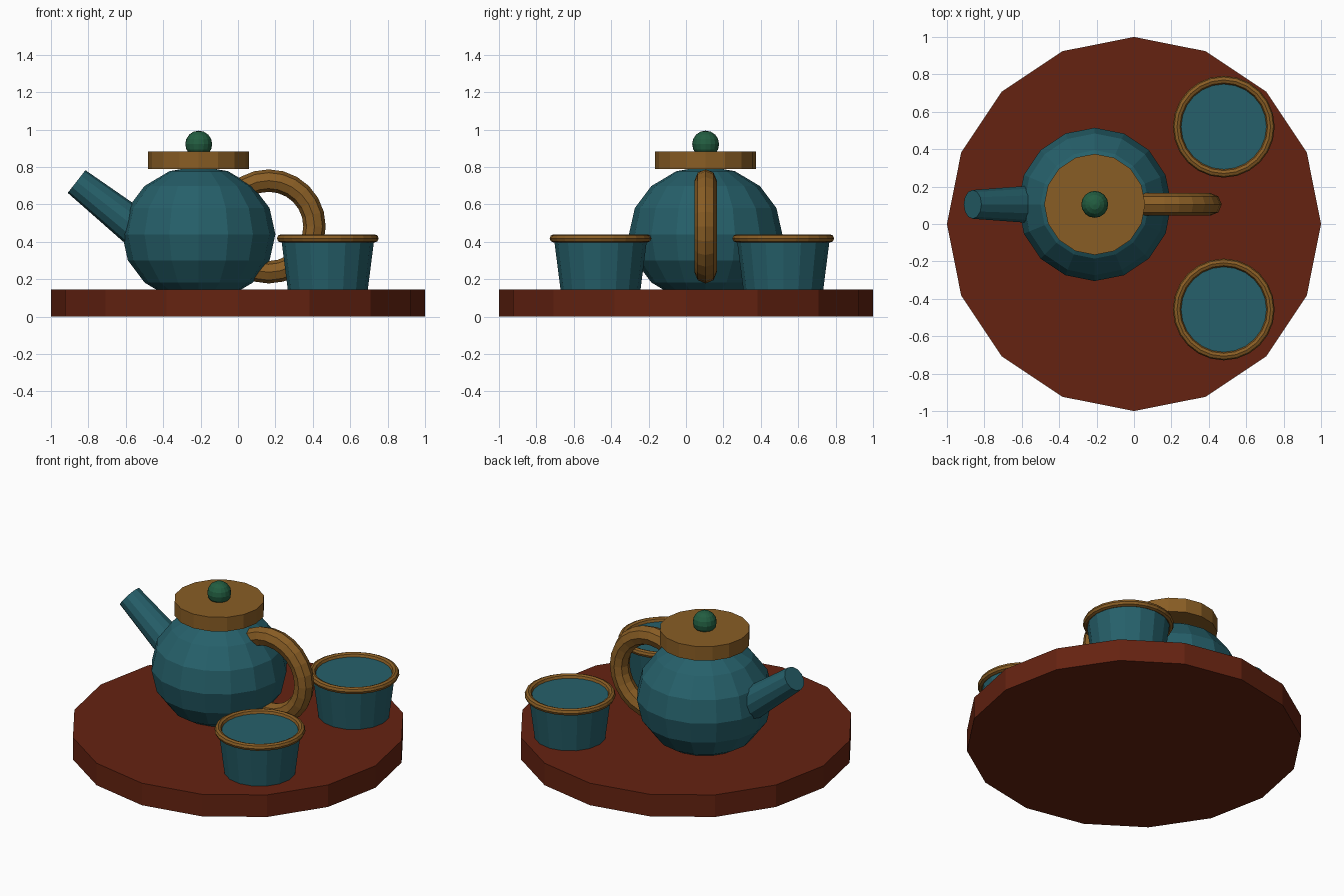
import bpy
from math import radians, sin, cos, pi
from mathutils import Vector

if "Cube" in bpy.data.objects:
    bpy.data.objects.remove(bpy.data.objects["Cube"])


def material(name, rgb):
    m = bpy.data.materials.new(name)
    m.diffuse_color = (*rgb, 1)
    m.use_nodes = True
    m.node_tree.nodes["Principled BSDF"].inputs["Base Color"].default_value = m.diffuse_color
    return m


WOOD = material("red_brown_wood", (0.13, 0.0165, 0.0055))
TEAL = material("teal_glaze", (0.019, 0.117, 0.145))
GOLD = material("ochre_trim", (0.25, 0.11, 0.018))
GREEN = material("green_knob", (0.016, 0.11, 0.052))


def finish(name, mat):
    ob = bpy.context.object
    ob.name = name
    ob.data.materials.append(mat)
    return ob


def cone(name, mat, p1, p2, r1, r2, sides=16):
    """Tapered cylinder running from point p1 to point p2."""
    a, b = Vector(p1), Vector(p2)
    d = b - a
    bpy.ops.mesh.primitive_cone_add(vertices=sides, radius1=r1, radius2=r2,
                                    depth=d.length, location=(a + b) / 2,
                                    rotation=d.to_track_quat('Z', 'Y').to_euler())
    return finish(name, mat)


def upright(name, mat, x, y, z1, z2, r1, r2, sides=16):
    bpy.ops.mesh.primitive_cone_add(vertices=sides, radius1=r1, radius2=r2,
                                    depth=z2 - z1, location=(x, y, (z1 + z2) / 2))
    return finish(name, mat)


def ball(name, mat, loc, r, squash=1.0, sides=16, rings=8):
    bpy.ops.mesh.primitive_uv_sphere_add(segments=sides, ring_count=rings,
                                         radius=r, location=loc)
    bpy.context.object.scale.z = squash
    return finish(name, mat)


def ring(name, mat, loc, major, minor, rot=(0, 0, 0), sides=24):
    bpy.ops.mesh.primitive_torus_add(major_segments=sides, minor_segments=8,
                                     major_radius=major, minor_radius=minor,
                                     location=loc, rotation=rot)
    return finish(name, mat)


PX, PY = -0.21, 0.105   # teapot axis
TOP = 0.145             # tray surface

# Tray
upright("tray", WOOD, 0, 0, 0, TOP, 1, 1)

# Teapot
ball("teapot_body", TEAL, (PX, PY, 0.44), 0.41, 0.89)
upright("teapot_lid", GOLD, PX, PY, 0.79, 0.883, 0.27, 0.27)
ball("lid_knob", GREEN, (PX, PY, 0.922), 0.072)
ring("teapot_handle", GOLD, (0.164, PY, 0.482), 0.245, 0.06, (pi / 2, 0, 0))

# Spout, from inside the body up to the tip
tip = Vector((-0.863, PY, 0.722))
tilt = radians(38)
base = tip + Vector((cos(tilt), 0, -sin(tilt))) * 0.5
cone("teapot_spout", TEAL, base, tip, 0.106, 0.077, 12)

# Two filled cups with rolled rims
for label, cy in (("front", -0.457), ("back", 0.52)):
    upright(f"{label}_cup", TEAL, 0.48, cy, TOP, 0.418, 0.214, 0.249)
    ring(f"{label}_cup_rim", GOLD, (0.48, cy, 0.418), 0.25, 0.022)
